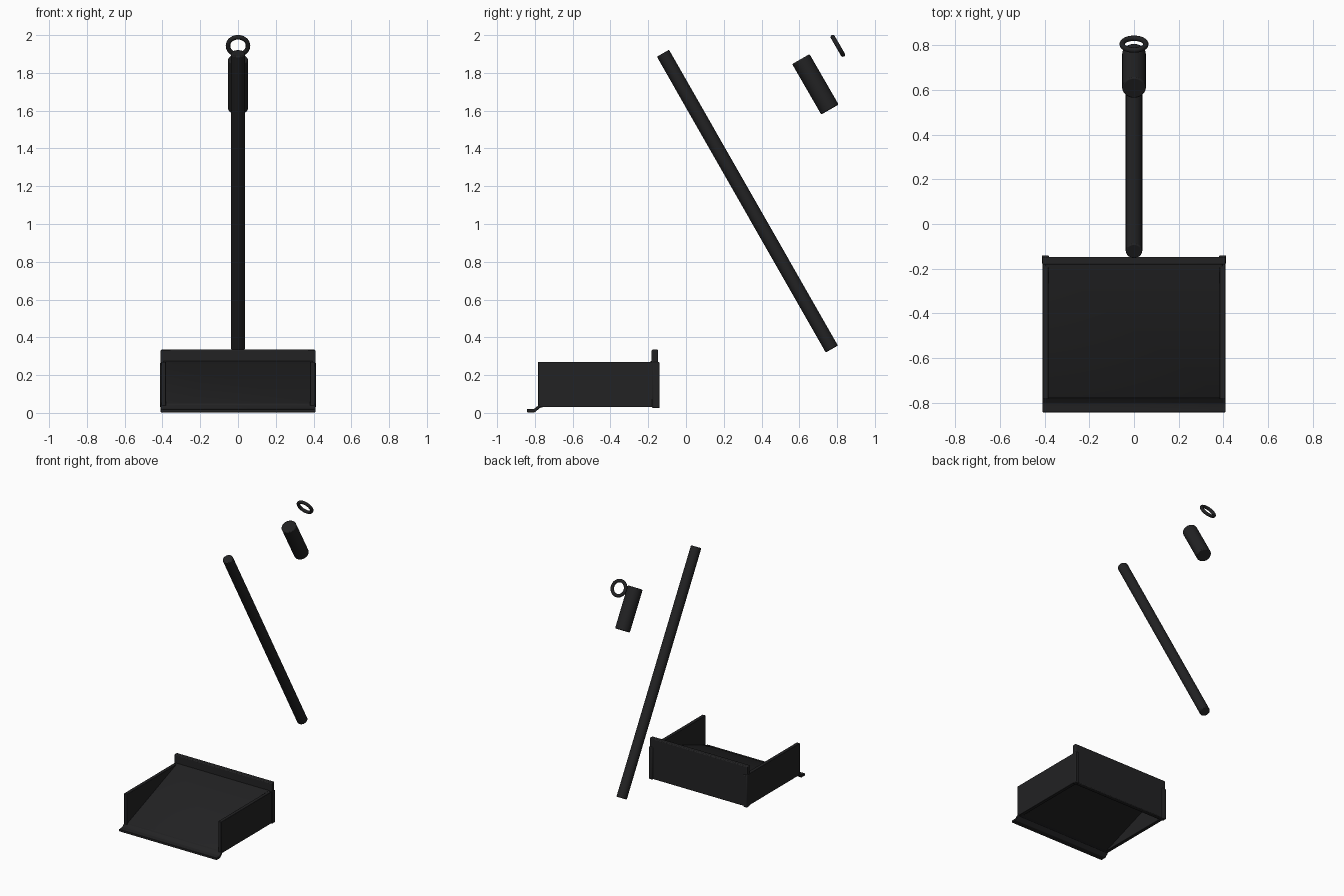
import bpy, bmesh, math
from mathutils import Vector

if "Cube" in bpy.data.objects:
    bpy.data.objects.remove(bpy.data.objects["Cube"])

mat = bpy.data.materials.new("dark_grey")
mat.diffuse_color = (0.016, 0.016, 0.017, 1)
mat.use_nodes = True
mat.node_tree.nodes["Principled BSDF"].inputs["Base Color"].default_value = mat.diffuse_color


def finish(ob, bevel):
    ob.data.materials.append(mat)
    if bevel:
        b = ob.modifiers.new("bevel", 'BEVEL')
        b.width, b.segments, b.limit_method = bevel, 2, 'ANGLE'
    bpy.context.view_layer.objects.active = ob
    ob.select_set(True)
    bpy.ops.object.shade_smooth_by_angle(angle=math.radians(40))
    ob.select_set(False)


def prism(name, profile, x0, x1, bevel=0.003):
    """Extrude a (y, z) outline along x."""
    bm = bmesh.new()
    face = bm.faces.new([bm.verts.new((x0, y, z)) for y, z in profile])
    ext = bmesh.ops.extrude_face_region(bm, geom=[face])
    moved = [g for g in ext["geom"] if isinstance(g, bmesh.types.BMVert)]
    bmesh.ops.translate(bm, vec=(x1 - x0, 0, 0), verts=moved)
    bmesh.ops.recalc_face_normals(bm, faces=bm.faces)
    me = bpy.data.meshes.new(name)
    bm.to_mesh(me)
    bm.free()
    ob = bpy.data.objects.new(name, me)
    bpy.context.collection.objects.link(ob)
    finish(ob, bevel)


def rect(y0, y1, z0, z1):
    return [(y0, z0), (y1, z0), (y1, z1), (y0, z1)]


def rod(name, a, b, radius, bevel):
    a, b = Vector(a), Vector(b)
    d = b - a
    bpy.ops.mesh.primitive_cylinder_add(
        vertices=32, radius=radius, depth=d.length, location=(a + b) / 2,
        rotation=d.to_track_quat('Z', 'Y').to_euler())
    ob = bpy.context.object
    ob.name = name
    finish(ob, bevel)


# Sloping pan floor, rising from the front lip to the back panel
prism("pan_floor", [(-0.79, 0.025), (-0.765, 0.028), (-0.16, 0.25),
                    (-0.16, 0.275), (-0.18, 0.275), (-0.775, 0.05)], -0.395, 0.395)

# Scraping lip along the front edge
prism("front_lip", [(-0.842, 0.003), (-0.80, 0.003), (-0.772, 0.028),
                    (-0.772, 0.048), (-0.803, 0.022), (-0.842, 0.02)], -0.41, 0.41)

# Back panel standing above the floor
prism("back_panel", rect(-0.182, -0.147, 0.028, 0.335), -0.41, 0.41, 0.006)

# Side walls with corner posts at the back
for side, s in (("left", -1), ("right", 1)):
    prism(side + "_wall", rect(-0.783, -0.15, 0.03, 0.27), s * 0.382, s * 0.408)
    prism(side + "_corner_post", rect(-0.178, -0.14, 0.025, 0.27),
          s * 0.38, s * 0.412, 0.006)

# Detached handle parts, all leaning at 30 degrees
rod("handle_shaft", (0, 0.772, 0.338), (0, -0.122, 1.904), 0.037, 0.005)
rod("handle_grip", (0, 0.762, 1.606), (0, 0.608, 1.873), 0.053, 0.006)
bpy.ops.mesh.primitive_torus_add(
    major_radius=0.053, minor_radius=0.012, major_segments=40, minor_segments=14,
    location=(0, 0.804, 1.943), rotation=(math.radians(-60), 0, 0))
bpy.context.object.name = "hanging_ring"
finish(bpy.context.object, 0)
